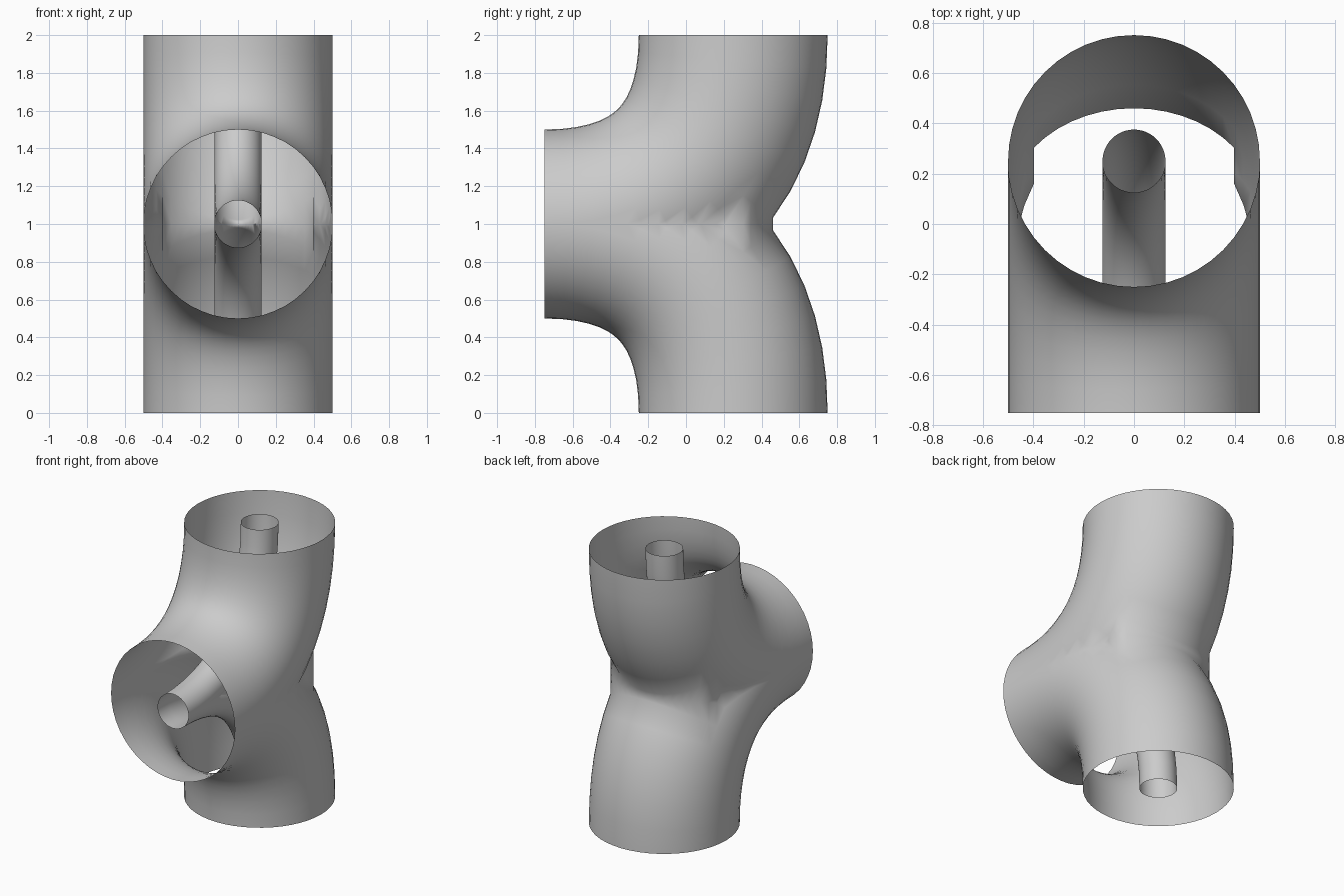
import bpy, bmesh, math
from mathutils import Vector

if "Cube" in bpy.data.objects:
    bpy.data.objects.remove(bpy.data.objects["Cube"])

SIDES, STEPS, K = 48, 14, 0.65
SEAM_RING = 6      # outer elbow stops here at the back of the junction
SEAM_COLS = 7      # columns each side of the back line that stop early


def path(t):
    """Centre line of the elbow (bottom to front) and its outward normal."""
    p = [Vector(c) for c in ((0, .25, 0), (0, .25, K), (0, -.75 + K, 1), (0, -.75, 1))]
    s = 1 - t
    pos = p[0]*s**3 + p[1]*3*t*s*s + p[2]*3*t*t*s + p[3]*t**3
    d = (p[1]-p[0])*s*s + (p[2]-p[1])*2*s*t + (p[3]-p[2])*t*t
    return pos, Vector((0, d.z, -d.y)).normalized()


def junction(name, radius, open_back):
    bm = bmesh.new()
    # Sweep the lower elbow
    rings = []
    for i in range(STEPS + 1):
        pos, nrm = path(i / STEPS)
        ring = []
        for j in range(SIDES):
            a = 2 * math.pi * j / SIDES
            ring.append(bm.verts.new(pos + radius*(nrm*math.cos(a) + Vector((math.sin(a), 0, 0)))))
        rings.append(ring)
    for i in range(STEPS):
        for j in range(SIDES):
            near_back = j < SEAM_COLS or j >= SIDES - SEAM_COLS
            if open_back and i >= SEAM_RING and near_back:
                continue
            k = (j + 1) % SIDES
            bm.faces.new((rings[i][j], rings[i][k], rings[i+1][k], rings[i+1][j]))

    # Trim at the mirror plane
    bmesh.ops.bisect_plane(bm, geom=bm.verts[:] + bm.edges[:] + bm.faces[:], dist=1e-5,
                           plane_co=(0, 0, 1), plane_no=(0, 0, 1), clear_outer=True)
    bmesh.ops.delete(bm, geom=[v for v in bm.verts if not v.link_faces], context='VERTS')

    # Raise the free back edge straight up to the mirror plane
    def free(e):
        zs = [v.co.z for v in e.verts]
        return (e.is_boundary and min(zs) < 1 - 1e-4 and max(zs) > 1e-3
                and max(v.co.y for v in e.verts) > -.74)
    if open_back:
        res = bmesh.ops.extrude_edge_only(bm, edges=[e for e in bm.edges if free(e)])
        for g in res['geom']:
            if isinstance(g, bmesh.types.BMVert):
                g.co.z = 1

    # Mirror to make the upper elbow
    dup = bmesh.ops.duplicate(bm, geom=bm.verts[:] + bm.edges[:] + bm.faces[:])['geom']
    for g in dup:
        if isinstance(g, bmesh.types.BMVert):
            g.co.z = 2 - g.co.z
    bmesh.ops.remove_doubles(bm, verts=bm.verts[:], dist=1e-4)
    bmesh.ops.recalc_face_normals(bm, faces=bm.faces[:])
    # Point normals outwards, judged by a face at the back of the bottom rim
    ref = max((f for f in bm.faces if f.calc_center_median().z < .2),
              key=lambda f: f.calc_center_median().y)
    if ref.normal.y < 0:
        bmesh.ops.reverse_faces(bm, faces=bm.faces[:])
    for f in bm.faces:
        f.smooth = True

    me = bpy.data.meshes.new(name)
    bm.to_mesh(me)
    bm.free()
    ob = bpy.data.objects.new(name, me)
    bpy.context.collection.objects.link(ob)
    return ob


junction("outer_pipe", 0.5, True)
junction("inner_pipe", 0.125, False)
